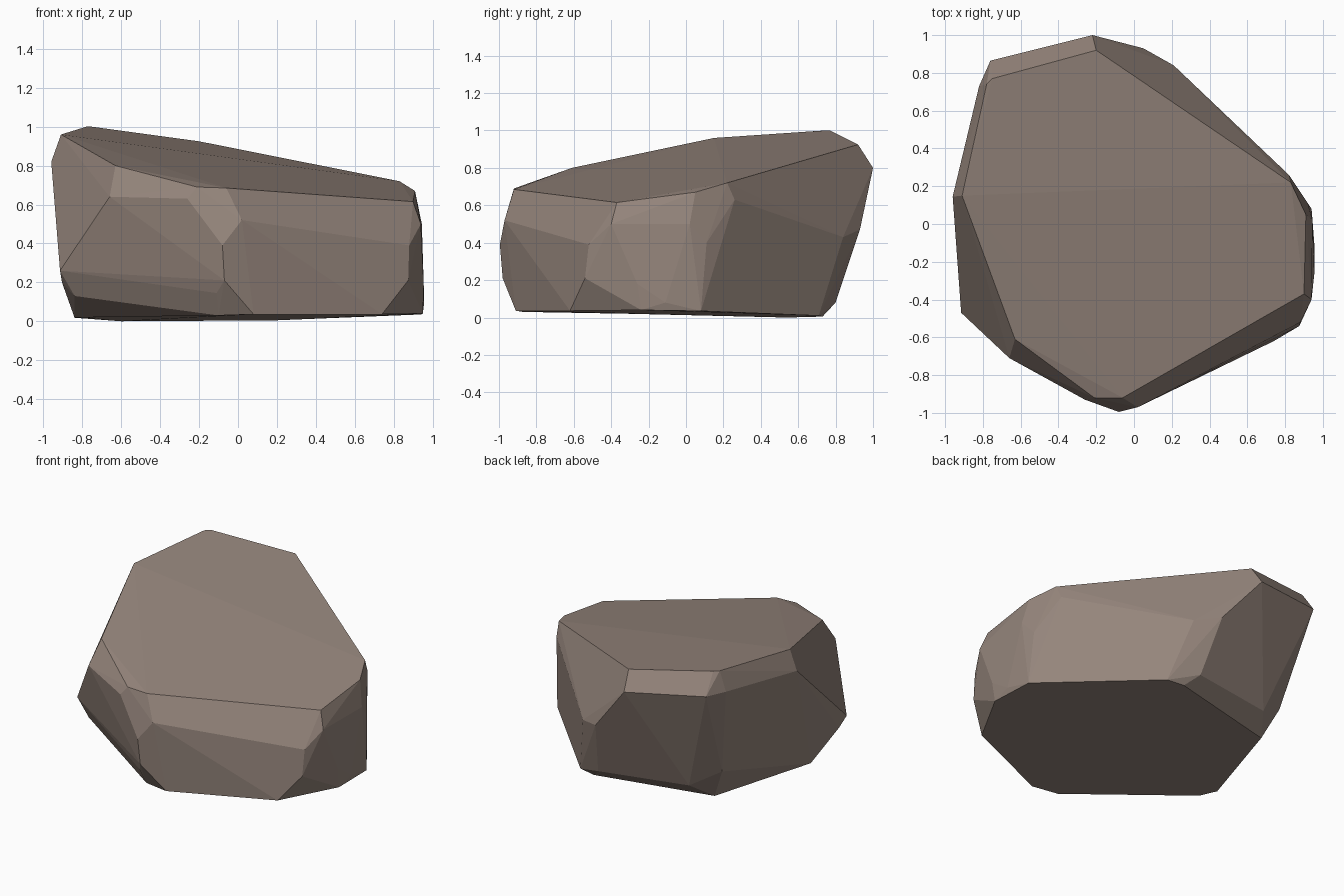
import bpy, bmesh, math

# Corner points of the chiselled boulder, grouped in bands from top to bottom
top_rim = [(-.20, .92, .925), (-.75, .77, 1.0), (-.78, .74, 1.0), (-.91, .15, .96),
           (-.63, -.61, .80), (-.21, -.92, .69), (-.06, -.92, .685),
           (.90, -.37, .615), (.91, .05, .67), (.83, .22, .72)]
shoulder = [(-.22, 1.0, .80), (-.76, .865, .86), (-.82, .73, .86), (-.96, .145, .82),
            (-.66, -.71, .64), (-.26, -.93, .63), (.02, -.97, .52),
            (.94, -.40, .50), (.945, .02, .50), (.82, .26, .63)]
waist = [(.05, .93, .47), (.21, .84, .43), (.92, .11, .40), (.88, -.52, .39),
         (.875, -.54, .21), (.955, -.26, .18), (-.08, -.995, .39),
         (-.07, -.98, .21), (-.915, -.47, .26), (-.905, -.40, .20), (-.70, .60, .22)]
foot = [(.12, .80, .08), (.28, .74, .07), (.92, .10, .10), (.955, -.11, .08),
        (-.11, -.93, .145), (-.84, -.45, .13), (-.50, .68, .10)]
base = [(.20, .73, .005), (.32, .71, .01), (.94, .08, .035), (.95, -.24, .04),
        (.74, -.62, .036), (.08, -.91, .036), (-.10, -.87, .03), (-.79, -.30, .02),
        (-.84, -.18, .018), (-.60, .54, 0)]

# Solid rock: convex hull of the bands, near-flat facets merged
bm = bmesh.new()
for p in top_rim + shoulder + waist + foot + base:
    bm.verts.new(p)
hull = bmesh.ops.convex_hull(bm, input=bm.verts[:])
loose = {g for g in hull["geom_interior"] + hull["geom_unused"]
         if isinstance(g, bmesh.types.BMVert)}
bmesh.ops.delete(bm, geom=list(loose), context='VERTS')
bmesh.ops.dissolve_limit(bm, angle_limit=math.radians(2.5),
                         verts=bm.verts[:], edges=bm.edges[:])
bmesh.ops.recalc_face_normals(bm, faces=bm.faces[:])

mesh = bpy.data.meshes.new("boulder")
bm.to_mesh(mesh)
bm.free()
boulder = bpy.data.objects.new("boulder", mesh)
bpy.context.collection.objects.link(boulder)

# Warm grey-brown stone
stone = bpy.data.materials.new("brown stone")
stone.diffuse_color = (.30, .235, .20, 1)
mesh.materials.append(stone)
